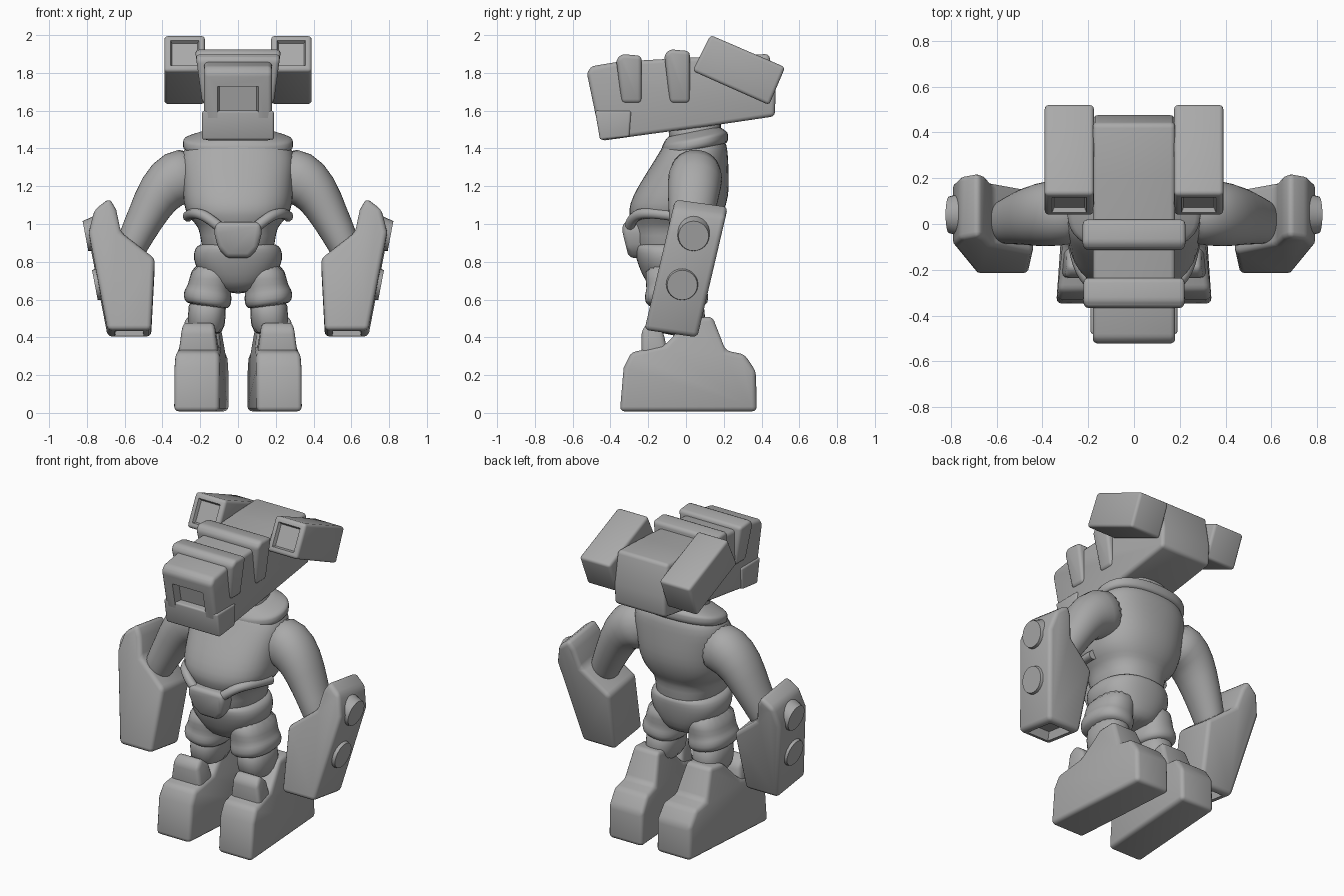
import bpy, bmesh, math
from mathutils import Vector

if "Cube" in bpy.data.objects:
    bpy.data.objects.remove(bpy.data.objects["Cube"])

grey = bpy.data.materials.new("plain_grey")
grey.diffuse_color = (0.4, 0.4, 0.4, 1)
grey.use_nodes = True
grey.node_tree.nodes["Principled BSDF"].inputs["Base Color"].default_value = grey.diffuse_color


def finish(name, bm, mirror=False, subdivide=0, angle=40):
    bmesh.ops.recalc_face_normals(bm, faces=bm.faces)
    mesh = bpy.data.meshes.new(name)
    bm.to_mesh(mesh)
    bm.free()
    mesh.materials.append(grey)
    ob = bpy.data.objects.new(name, mesh)
    bpy.context.collection.objects.link(ob)
    bpy.ops.object.select_all(action='DESELECT')
    bpy.context.view_layer.objects.active = ob
    ob.select_set(True)
    bpy.ops.object.shade_smooth_by_angle(angle=math.radians(angle))
    if subdivide:
        ob.modifiers.new("Round", 'SUBSURF').levels = subdivide
        ob.modifiers["Round"].render_levels = subdivide
    if mirror:
        ob.modifiers.new("Mirror", 'MIRROR')
    return ob


def prism(name, pts, a, b, axis, bevel=0.03, recess=None, warp=None, mirror=False):
    """Extrude a 2D outline along an axis, round it, optionally sink one face."""
    place = {'x': lambda u, v, w: (w, u, v), 'y': lambda u, v, w: (u, w, v)}[axis]
    bm = bmesh.new()
    lo = [bm.verts.new(place(u, v, a)) for u, v in pts]
    hi = [bm.verts.new(place(u, v, b)) for u, v in pts]
    bm.faces.new(lo)
    bm.faces.new(hi)
    for i in range(len(pts)):
        j = (i + 1) % len(pts)
        bm.faces.new((lo[i], lo[j], hi[j], hi[i]))
    bmesh.ops.recalc_face_normals(bm, faces=bm.faces)
    edges = [e for e in bm.edges if e.calc_face_angle(0) > math.radians(25)]
    bmesh.ops.bevel(bm, geom=edges, offset=bevel, segments=3, profile=0.5,
                    affect='EDGES', clamp_overlap=True)
    if recess:
        normal, rim, depth = recess
        bm.normal_update()
        d = Vector(normal).normalized()
        face = max((f for f in bm.faces if f.normal.dot(d) > 0.9), key=lambda f: f.calc_area())
        bmesh.ops.inset_region(bm, faces=[face], thickness=rim, depth=0)
        bmesh.ops.inset_region(bm, faces=[face], thickness=0.012, depth=-depth)
    if warp:
        for v in bm.verts:
            v.co = warp(v.co.copy())
    return finish(name, bm, mirror)


def loft(name, rings, power=2.4, slope=0.0, mirror=False, sides=20):
    """Skin oval rings (x, y, z, rx, ry, tilt in degrees)."""
    bm = bmesh.new()
    loops = []
    for x, y, z, rx, ry, tilt in rings:
        t = math.radians(tilt)
        loop = []
        for i in range(sides):
            a = 2 * math.pi * i / sides
            c, s = math.cos(a), math.sin(a)
            u = math.copysign(abs(c) ** (2 / power), c) * rx
            v = math.copysign(abs(s) ** (2 / power), s) * ry
            loop.append(bm.verts.new((x + u * math.cos(t), y + v,
                                      z + u * math.sin(t) + slope * (y + v))))
        loops.append(loop)
    for p, q in zip(loops, loops[1:]):
        for i in range(sides):
            j = (i + 1) % sides
            bm.faces.new((p[i], p[j], q[j], q[i]))
    bm.faces.new(loops[0])
    bm.faces.new(loops[-1])
    return finish(name, bm, mirror, subdivide=1, angle=60)


def body(rows):
    """Rows of height, half width, front y, back y."""
    return [(0, (f + b) / 2, z, w, (b - f) / 2, 0) for z, w, f, b in rows]


# Torso, neck and collar
loft("torso", body([(0.80, .17, -.25, .14), (0.90, .20, -.275, .15), (0.98, .205, -.28, .15),
                    (1.02, .25, -.295, .18), (1.07, .285, -.31, .205), (1.15, .295, -.285, .23),
                    (1.25, .30, -.225, .23), (1.35, .31, -.16, .225), (1.42, .28, -.12, .22),
                    (1.47, .19, -.09, .19)]))
loft("neck", body([(1.38, .19, -.10, .20), (1.48, .17, -.09, .18), (1.60, .15, -.10, .20)]))
loft("collar", body([(1.38, .285, -.12, .215), (1.39, .295, -.13, .225), (1.435, .297, -.13, .225),
                     (1.445, .285, -.125, .22), (1.47, .20, -.11, .19), (1.49, .16, -.09, .17)]),
     slope=0.2)

# Belt folds running down to the buckle
curve = bpy.data.curves.new("belt_fold", 'CURVE')
curve.dimensions = '3D'
curve.bevel_depth = 0.028
curve.bevel_resolution = 3
curve.use_fill_caps = True
spline = curve.splines.new('NURBS')
path = [(.265, -.05, 1.04), (.25, -.18, 1.06), (.19, -.27, 1.06), (.13, -.295, 1.01), (.08, -.30, .97)]
spline.points.add(len(path) - 1)
for p, co in zip(spline.points, path):
    p.co = (*co, 1)
spline.use_endpoint_u = True
curve.materials.append(grey)
fold = bpy.data.objects.new("belt_fold", curve)
bpy.context.collection.objects.link(fold)
fold.modifiers.new("Mirror", 'MIRROR')

# Buckle
buckle = [(-.12, 1.01), (-.125, .95), (-.105, .87), (-.06, .82), (.06, .82), (.105, .87),
          (.125, .95), (.12, 1.01)]
prism("buckle", buckle, -.335, -.15, 'y', 0.025,
      warp=lambda c: Vector((c.x, c.y + max(0, .95 - c.z) * .25, c.z)))

# Shorts with cuffs, then shins
loft("hips", body([(0.63, .09, -.16, .08), (0.69, .17, -.215, .12), (0.78, .235, -.255, .145),
                   (0.85, .24, -.275, .155), (0.885, .22, -.275, .155), (0.90, .19, -.26, .14)]))
loft("shorts_leg", [(.13, -.05, .80, .11, .17, 0), (.145, -.05, .70, .115, .165, 0),
                    (.155, -.05, .65, .118, .16, 8), (.16, -.05, .63, .13, .17, 8),
                    (.163, -.05, .58, .128, .17, 8), (.163, -.05, .56, .10, .14, 8)], mirror=True)
loft("shin", [(.16, -.04, .62, .105, .14, 0), (.165, -.04, .52, .10, .14, 0),
              (.17, -.03, .40, .10, .14, 0)], mirror=True)


# Boots, toes turned outward and upper part narrowed
def boot_warp(c):
    narrow = 1 - max(0, min(1, (c.z - .28) / .2)) * .25
    return Vector((.195 + c.x * narrow - .07 * c.y, c.y, c.z))


boot = [(-.35, .008), (.375, .008), (.37, .22), (.31, .31), (.21, .33), (.14, .51), (.02, .50),
        (-.11, .36), (-.29, .32), (-.33, .24)]
prism("boot", boot, -.12, .12, 'x', 0.025, warp=boot_warp, mirror=True)
tongue = [(-.235, .28), (-.09, .28), (-.12, .43), (-.19, .485), (-.235, .44)]
prism("boot_tongue", tongue, -.11, .11, 'x', 0.025, warp=boot_warp, mirror=True)

# Arms
loft("arm", [(.20, .05, 1.27, .145, .135, 80), (.33, .05, 1.25, .155, .148, 65),
             (.42, .04, 1.17, .125, .14, 40), (.49, .03, 1.03, .10, .12, 30),
             (.56, .01, .90, .088, .10, 30), (.60, 0, .78, .07, .08, 20)], power=2.1, mirror=True)


# Forearm blocks leaning forward, hollow at the lower end
def lean(c):
    return Vector((c.x, c.y - .08 + (c.z - .42) * .235, c.z - (c.y * .14)))


forearm = [(.46, .42), (.69, .42), (.79, .94), (.76, 1.06), (.68, 1.12), (.645, 1.06),
           (.62, .94), (.44, .80)]
prism("forearm", forearm, -.14, .14, 'y', 0.025, recess=((0, 0, -1), .02, .05),
      warp=lean, mirror=True)

# Round studs on the outer side of each forearm
for name, y, z in (("upper_stud", .04, .94), ("lower_stud", -.02, .68)):
    bm = bmesh.new()
    bmesh.ops.create_cone(bm, cap_ends=True, segments=24, radius1=.095, radius2=.08, depth=.06)
    x = .79 - (.94 - z) * .192
    out = Vector((1, 0, -.19)).normalized()
    rot = out.to_track_quat('Z', 'Y')
    for v in bm.verts:
        v.co = rot @ v.co + Vector((x, y, z)) - out * .012
    finish(name, bm, mirror=True)

# Head: long block with a square mouth sunk in the front
head = [(-.45, 1.44), (-.20, 1.475), (.10, 1.515), (.47, 1.57), (.475, 1.70), (.44, 1.90),
        (.20, 1.89), (-.35, 1.86), (-.50, 1.835), (-.525, 1.80)]
prism("head", head, -.18, .18, 'x', 0.03, recess=((0, -.98, -.2), .072, .05))
chin = [(-.455, 1.445), (-.30, 1.462), (-.29, 1.60), (-.482, 1.60)]
prism("chin", chin, -.19, .19, 'x', 0.012)


# Raised bands over the head, wider toward the top
def flare(c):
    return Vector((c.x * (.84 + .16 * (c.z - 1.62) / .26), c.y, c.z))


for name, y0, y1, top in (("front_band", -.37, -.235, 1.90), ("rear_band", -.115, .02, 1.925)):
    band = [(y0 + .03, 1.64), (y1, 1.64), (y1, top - .01), (y0 + .03, top), (y0, top - .03)]
    prism(name, band, -.222, .222, 'x', 0.025, warp=flare)

# Tilted side pods with shallow sunk front faces
pod = [(.13, 2.0), (.525, 1.83), (.44, 1.63), (.035, 1.81)]
prism("side_pod", pod, .175, .39, 'x', 0.018, recess=((0, -.9, .43), .02, .02), mirror=True)
